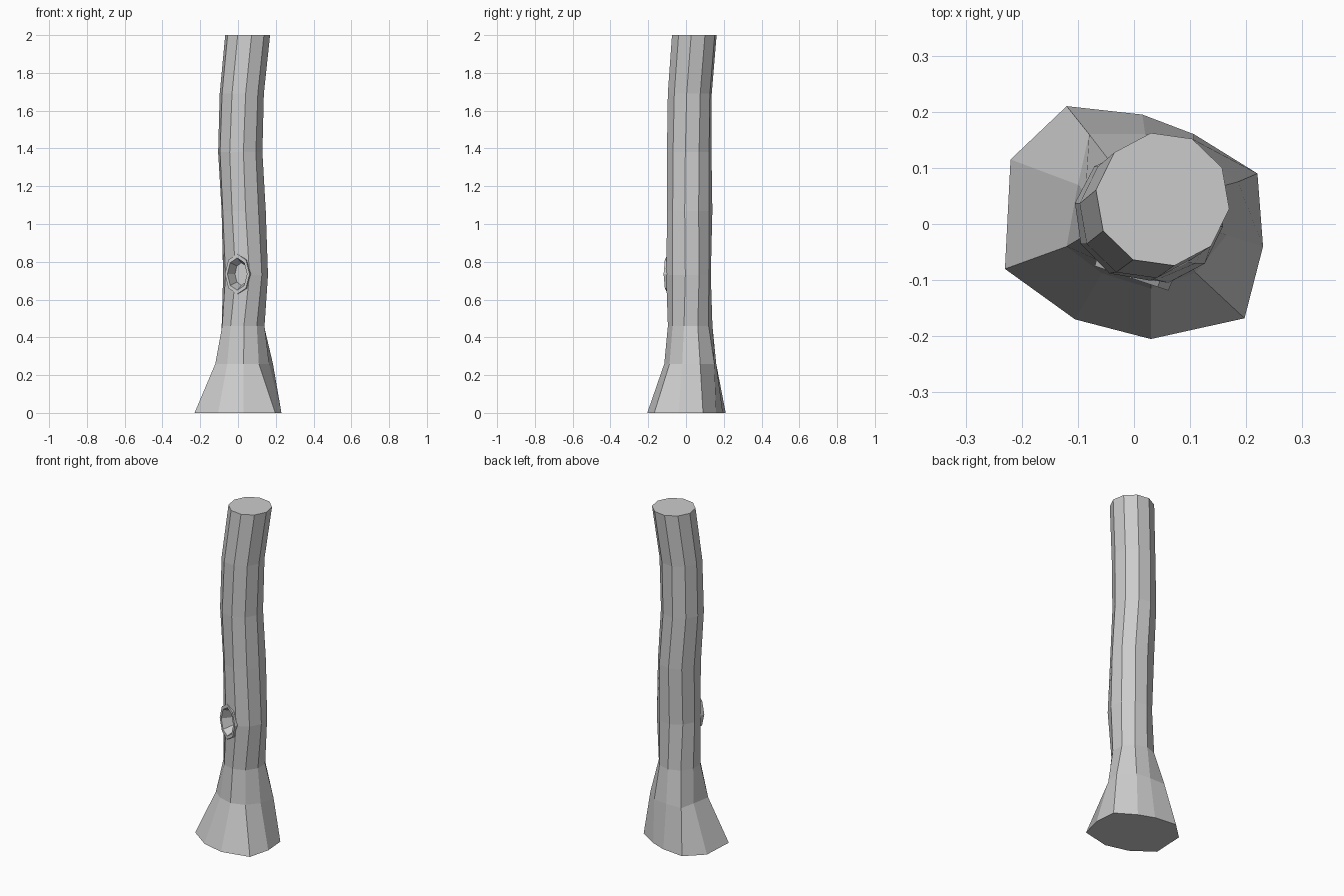
import bpy, bmesh
from math import cos, sin, radians
from mathutils import Vector

if "Cube" in bpy.data.objects:
    bpy.data.objects.remove(bpy.data.objects["Cube"])


def loft(name, rings):
    """Skin a stack of equal-length rings and cap both ends."""
    bm = bmesh.new()
    loops = [[bm.verts.new(p) for p in ring] for ring in rings]
    n = len(rings[0])
    for a, b in zip(loops, loops[1:]):
        for i in range(n):
            j = (i + 1) % n
            bm.faces.new((a[i], a[j], b[j], b[i]))
    bm.faces.new(loops[0])
    bm.faces.new(loops[-1])
    bmesh.ops.recalc_face_normals(bm, faces=bm.faces)
    mesh = bpy.data.meshes.new(name)
    bm.to_mesh(mesh)
    bm.free()
    obj = bpy.data.objects.new(name, mesh)
    bpy.context.collection.objects.link(obj)
    return obj


def combine(target, tool, operation):
    """Apply a boolean and remove the helper object."""
    tool.hide_render = True
    mod = target.modifiers.new(operation, 'BOOLEAN')
    mod.operation, mod.object, mod.solver = operation, tool, 'EXACT'
    bpy.context.view_layer.update()
    deps = bpy.context.evaluated_depsgraph_get()
    mesh = bpy.data.meshes.new_from_object(target.evaluated_get(deps))
    target.modifiers.clear()
    target.data = mesh
    bpy.data.objects.remove(tool)


# Flared root outlines, starting at the front and running counter-clockwise
base = [(.03, -.205), (.197, -.168), (.23, -.04), (.22, .09), (.107, .16),
        (.015, .195), (-.12, .21), (-.22, .115), (-.23, -.08), (-.105, -.17)]
flare = [(.03, -.115), (.11, -.087), (.165, -.02), (.185, .075), (.107, .15),
         (.02, .16), (-.08, .16), (-.10, .07), (-.12, -.04), (-.057, -.088)]
rings = [[(x, y, 0) for x, y in base], [(x, y, .26) for x, y in flare]]

# Wobbling ten-sided stem: height, centre x, centre y, radius, start angle
for z, cx, cy, r, a in [(.46, .027, .022, .118, 272), (.73, .04, .013, .12, 280),
                        (1.07, .03, .02, .12, 275), (1.38, .012, .017, .119, 278),
                        (1.69, .02, .02, .118, 280), (2.0, .051, .044, .12, 280)]:
    rings.append([(cx + r * cos(radians(a + 36 * i)),
                   cy + r * sin(radians(a + 36 * i)), z) for i in range(10)])
trunk = loft("trunk", rings)

# Knot hole on the front: raised eight-sided rim with a tapered hollow
centre = Vector((-.003, -.093, .735))
tangent = Vector((.949, -.316, 0))
outward = Vector((-.316, -.949, 0))


def oval(w, h, depth, shift=0):
    return [centre + tangent * (w * cos(radians(45 * i)) + shift)
            + Vector((0, 0, h * sin(radians(45 * i)))) + outward * depth
            for i in range(8)]


rim = loft("knot_rim", [oval(.073, .112, -.045), oval(.069, .106, .004)])
combine(trunk, rim, 'UNION')
hollow = loft("knot_hollow", [oval(.036, .06, -.055, .004), oval(.055, .086, .005),
                              oval(.055, .086, .06)])
combine(trunk, hollow, 'DIFFERENCE')
